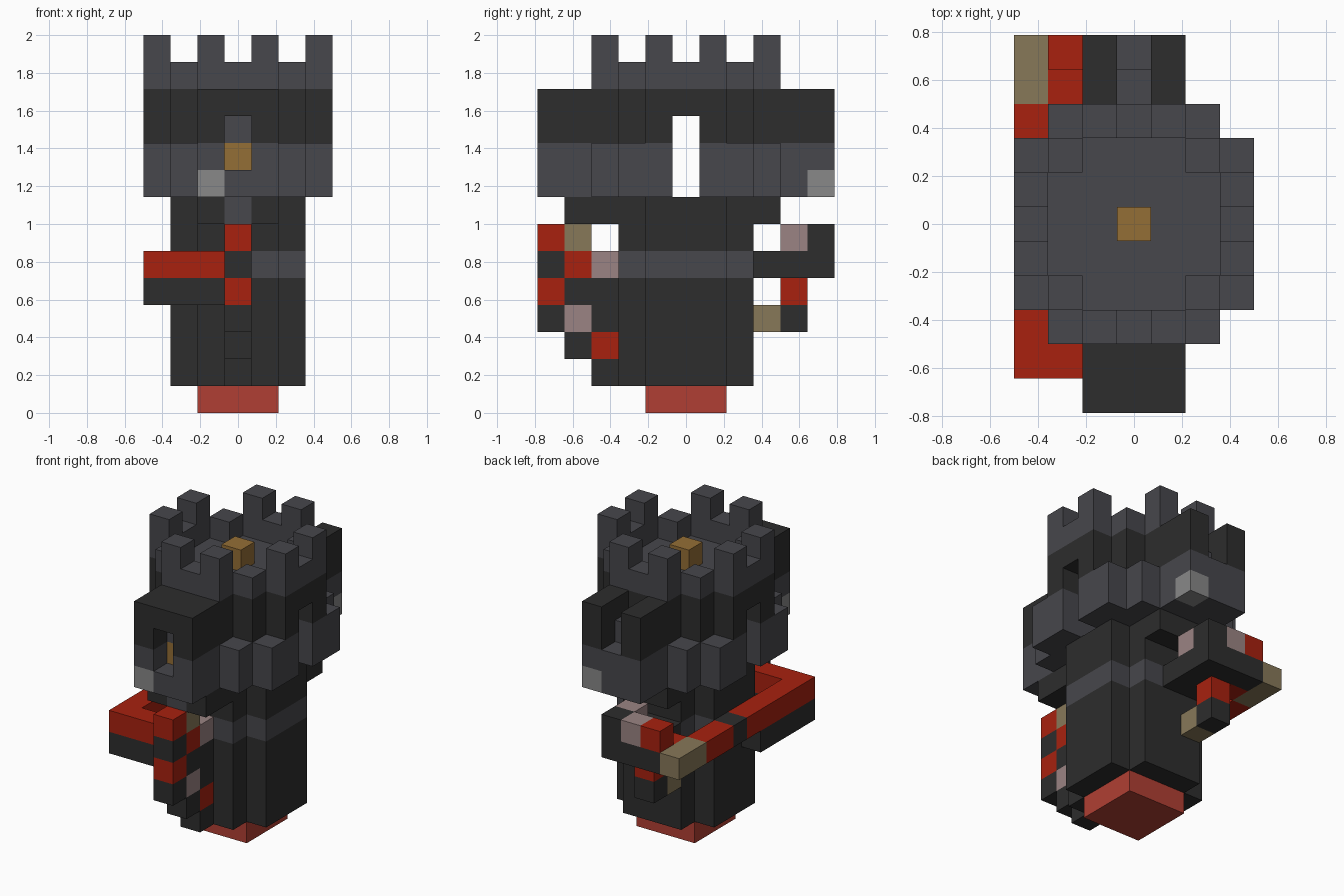
import bpy, bmesh
from mathutils import Vector

UNIT = 1 / 7

old = bpy.data.objects.get("Cube")
if old:
    bpy.data.objects.remove(old, do_unlink=True)


def linear(c):
    c /= 255
    return c / 12.92 if c <= 0.04045 else ((c + 0.055) / 1.055) ** 2.4


def make_material(name, hex_code):
    rgb = [linear(b) for b in bytes.fromhex(hex_code)]
    mat = bpy.data.materials.new(name)
    mat.use_nodes = True
    mat.diffuse_color = (*rgb, 1)
    mat.node_tree.nodes["Principled BSDF"].inputs["Base Color"].default_value = (*rgb, 1)
    return mat


palette = {
    "charcoal": "2d2d2d", "slate": "47474c", "red": "a8210f", "brick": "b03f33",
    "gold": "946e36", "silver": "888888", "tan": "877859", "rose": "9b8483",
}
mats = {name: make_material(name, code) for name, code in palette.items()}

# Every block of the model: grid cell -> (part, colour); later blocks overwrite
cells = {}


def span(v):
    return range(v[0], v[1] + 1) if isinstance(v, tuple) else range(v, v + 1)


def fill(part, colour, x, y, z, keep=lambda a, b: True):
    for i in span(x):
        for j in span(y):
            for k in span(z):
                if keep(i, j):
                    cells[i, j, k] = (part, colour)


def carve(x, y, z):
    for i in span(x):
        for j in span(y):
            for k in span(z):
                cells.pop((i, j, k), None)


def cut_corners(n):
    return lambda a, b: abs(a) + abs(b) < 2 * n


def disc(a, b):
    return abs(a) + abs(b) <= 4


def rim(a, b):
    return disc(a, b) and (max(abs(a), abs(b)) == 3 or abs(a) + abs(b) == 4)


# Foot and tower body with its band
fill("foot", "brick", (-1, 1), (-1, 1), 0)
fill("tower_body", "charcoal", (-2, 2), (-2, 2), (1, 7), cut_corners(2))
fill("body_band", "slate", (-2, 2), (-2, 2), 5, cut_corners(2))

# Brackets under the head
fill("front_bracket", "charcoal", (-1, 1), (-4, -3), 7)
fill("front_bracket", "slate", 0, (-4, -3), 7)
fill("back_bracket", "charcoal", (-1, 1), 3, 7)

# Head: wide lower ring, round upper part, roof floor
fill("head_lower", "slate", (-3, 3), (-3, 3), (8, 9), cut_corners(3))
fill("head_upper", "charcoal", (-3, 3), (-3, 3), (10, 11), disc)
fill("roof_floor", "slate", (-3, 3), (-3, 3), 11, lambda a, b: disc(a, b) and not rim(a, b))

# Front and back turrets
for name, near, far in (("front_turret", -4, -5), ("back_turret", 4, 5)):
    rows = (min(near, far), max(near, far))
    fill(name, "slate", (-1, 1), rows, (8, 9))
    fill(name, "charcoal", (-1, 1), rows, (10, 11))
fill("front_turret", "silver", -1, -5, 8)
fill("back_turret", "silver", 1, 5, 8)
carve(0, -5, (9, 10))
fill("front_window", "gold", 0, -4, 9)
fill("front_window", "slate", 0, -4, 10)
carve(0, (4, 5), (10, 11))
fill("back_turret", "slate", 0, 4, 10)

# Passage from side to side
carve((-3, 3), 0, (8, 10))

# Battlements and the roof block
fill("battlement_ring", "slate", (-3, 3), (-3, 3), 12, rim)
for a in (-3, 3):
    for b in (-1, 1):
        fill("merlons", "slate", a, b, 13)
        fill("merlons", "slate", b, a, 13)
fill("roof_block", "gold", 0, 0, 12)

# Banded front strip, stepping back as it goes down
strip = {
    -5: (3, "charcoal red charcoal red"),
    -4: (2, "charcoal rose charcoal red tan"),
    -3: (1, "charcoal red charcoal charcoal rose"),
}
for y, (base, colours) in strip.items():
    for step, colour in enumerate(colours.split()):
        fill("front_strip", colour, 0, y, base + step)

# Bar that wraps round the right side
fill("side_bar_lower", "charcoal", (-3, -1), -4, 4)
fill("side_bar_lower", "charcoal", -3, (-4, -1), 4)
fill("side_bar", "red", (-3, -1), -4, 5)
fill("side_bar", "red", -3, (-4, 3), 5)
fill("side_bar", "charcoal", -3, 1, 5)
fill("side_bar", "tan", -3, (4, 5), 5)

# Grip at the back that holds the bar
fill("back_grip", "charcoal", (-1, 0), 3, 5)
fill("back_grip", "charcoal", (-2, 0), (4, 5), 5)
fill("back_grip", "red", -2, 4, 5)
for x, colour in ((0, "charcoal"), (-1, "rose"), (-2, "red")):
    fill("back_grip", colour, x, 5, 6)
fill("back_grip", "rose", 0, 4, 6)
fill("grip_tail", "red", -1, 4, 4)
fill("grip_tail", "charcoal", -1, 4, 3)
fill("grip_tail", "tan", -1, 3, 3)


# Turn each part into a mesh of its outer faces
def build(part):
    own = {c: colour for c, (p, colour) in cells.items() if p == part}
    used = sorted(set(own.values()))
    bm = bmesh.new()
    for cell, colour in own.items():
        centre = Vector(cell) + Vector((0, 0, 0.5))
        for axis in range(3):
            for sign in (-1, 1):
                n = Vector((0, 0, 0))
                n[axis] = sign
                if tuple(int(v) for v in Vector(cell) + n) in cells:
                    continue
                u = Vector((0, 0, 0))
                u[(axis + 1) % 3] = 0.5
                w = n.cross(u)
                mid = centre + n / 2
                corners = (mid - u - w, mid + u - w, mid + u + w, mid - u + w)
                face = bm.faces.new([bm.verts.new(c * UNIT) for c in corners])
                face.material_index = used.index(colour)
    bmesh.ops.remove_doubles(bm, verts=bm.verts, dist=0.001)
    bmesh.ops.dissolve_limit(bm, angle_limit=0.01, verts=bm.verts, edges=bm.edges,
                             delimit={'MATERIAL'})
    mesh = bpy.data.meshes.new(part)
    bm.to_mesh(mesh)
    bm.free()
    for colour in used:
        mesh.materials.append(mats[colour])
    bpy.context.collection.objects.link(bpy.data.objects.new(part, mesh))


for part in dict.fromkeys(p for p, _ in cells.values()):
    build(part)
